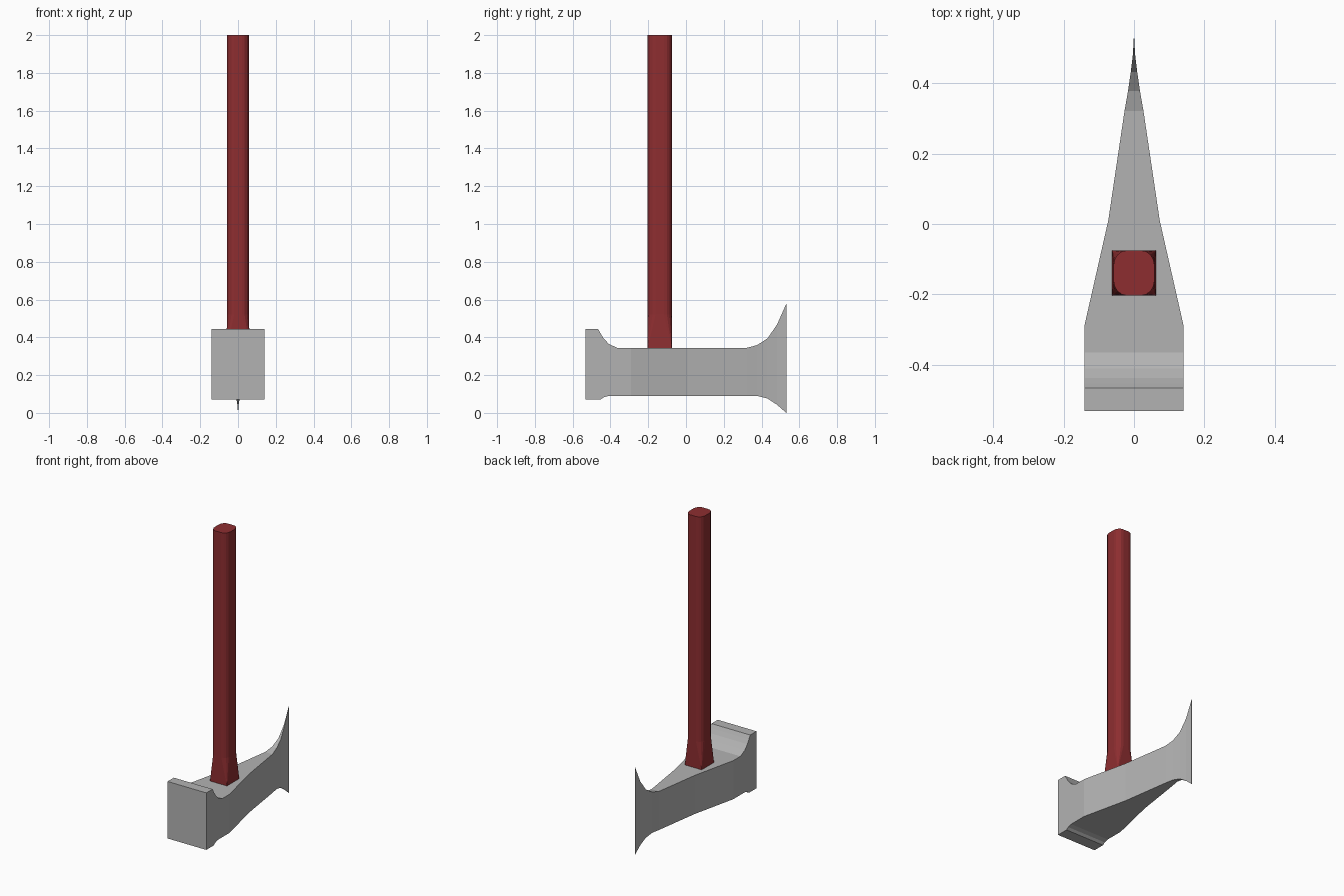
import bpy, bmesh, math

if "Cube" in bpy.data.objects:
    bpy.data.objects.remove(bpy.data.objects["Cube"])


def material(name, rgb):
    m = bpy.data.materials.new(name)
    m.diffuse_color = (*rgb, 1)
    m.use_nodes = True
    m.node_tree.nodes["Principled BSDF"].inputs["Base Color"].default_value = m.diffuse_color
    return m


def finish(bm, name, mat):
    bmesh.ops.remove_doubles(bm, verts=bm.verts, dist=0.0001)
    bmesh.ops.recalc_face_normals(bm, faces=bm.faces)
    mesh = bpy.data.meshes.new(name)
    bm.to_mesh(mesh)
    bm.free()
    mesh.materials.append(mat)
    obj = bpy.data.objects.new(name, mesh)
    bpy.context.collection.objects.link(obj)
    return obj


steel = material("grey steel", (0.45, 0.45, 0.45))
red = material("dark red wood", (0.27, 0.027, 0.03))

# Axe head: cross-sections along y (y, bottom, top, half width)
stations = [
    (-0.531, 0.07, 0.445, 0.141), (-0.466, 0.07, 0.445, 0.141),
    (-0.453, 0.07, 0.422, 0.141), (-0.437, 0.082, 0.396, 0.141),
    (-0.41, 0.09, 0.366, 0.141), (-0.364, 0.09, 0.344, 0.141),
    (-0.29, 0.09, 0.344, 0.141), (0.01, 0.09, 0.344, 0.073),
    (0.32, 0.09, 0.344, 0.027), (0.377, 0.09, 0.359, 0.017),
    (0.432, 0.076, 0.395, 0.009), (0.482, 0.043, 0.468, 0.003),
    (0.531, 0.0, 0.578, 0.0005),
]
bm = bmesh.new()
rings = [[bm.verts.new(p) for p in ((-w, y, lo), (w, y, lo), (w, y, hi), (-w, y, hi))]
         for y, lo, hi, w in stations]
for a, b in zip(rings, rings[1:]):
    for i in range(4):
        j = (i + 1) % 4
        bm.faces.new((a[i], a[j], b[j], b[i]))
bm.faces.new(rings[0])
bm.faces.new(rings[-1])
finish(bm, "axe_head", steel)

# Handle: square foot blending into a rounded shaft
CY, HX, HY, FOOT_X = -0.139, 0.058, 0.064, 0.062
RX, RY, SEG = 0.038, 0.042, 4
bm = bmesh.new()
foot, low, top = [], [], []
for k, (sx, sy) in enumerate(((1, 1), (-1, 1), (-1, -1), (1, -1))):
    foot.append(bm.verts.new((sx * FOOT_X, CY + sy * HY, 0.34)))
    for i in range(SEG + 1):
        a = math.pi / 2 * (k + i / SEG)
        x = sx * (HX - RX) + RX * math.cos(a)
        y = CY + sy * (HY - RY) + RY * math.sin(a)
        low.append(bm.verts.new((x, y, 0.52)))
        top.append(bm.verts.new((x, y, 2.0)))
n = len(low)
for i in range(n):
    j = (i + 1) % n
    bm.faces.new((low[i], low[j], top[j], top[i]))
    a, b = foot[i // (SEG + 1)], foot[j // (SEG + 1)]
    bm.faces.new((a, low[j], low[i]) if a is b else (a, b, low[j], low[i]))
bm.faces.new(foot)
bm.faces.new(top)
finish(bm, "handle", red)
